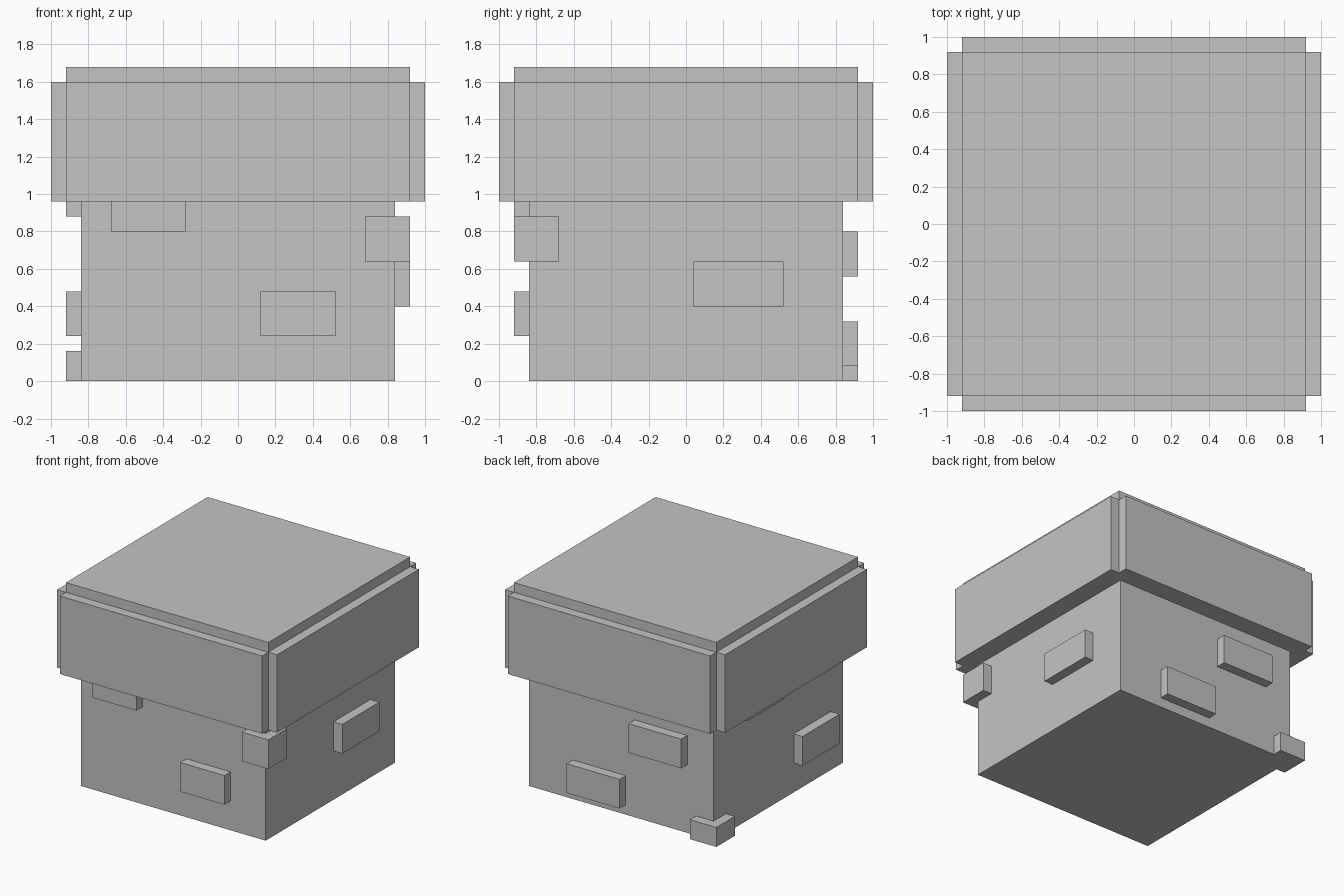
import bpy
from mathutils import Vector

cube = bpy.data.objects.get("Cube")
if cube:
    bpy.data.objects.remove(cube, do_unlink=True)

# Single plain grey material
COLOUR = (0.55, 0.55, 0.55, 1.0)
grey = bpy.data.materials.new("plain_grey")
grey.use_nodes = True
grey.diffuse_color = COLOUR
grey.node_tree.nodes["Principled BSDF"].inputs["Base Color"].default_value = COLOUR


def box(name, low, high):
    """Axis-aligned box between two opposite corners."""
    low, high = Vector(low), Vector(high)
    bpy.ops.mesh.primitive_cube_add(size=1, location=(low + high) / 2)
    obj = bpy.context.object
    obj.name = name
    obj.scale = high - low
    bpy.ops.object.transform_apply(location=False, rotation=False, scale=True)
    obj.data.materials.append(grey)
    return obj


WALL = 0.84    # half width of the body
OUT = 0.92     # outer face of raised bricks and roof core
EDGE = 1.0     # outer face of the roof panels
EAVE = 0.96    # underside of the roof
BRICK = 0.24   # brick height

# Body and roof core
box("body", (-WALL, -WALL, 0), (WALL, WALL, EAVE))
box("roof_core", (-OUT, -OUT, EAVE), (OUT, OUT, 1.68))

# Roof side panels, leaving the corners notched
for side, label in ((-1, "right"), (1, "left")):
    a, b = sorted((side * OUT, side * EDGE))
    box("roof_panel_" + label, (a, -OUT, EAVE), (b, OUT, 1.6))
for side, label in ((-1, "front"), (1, "back")):
    a, b = sorted((side * OUT, side * EDGE))
    box("roof_panel_" + label, (-OUT, a, EAVE), (OUT, b, 1.6))


# Raised bricks: wall axis, side, start and end along the wall, bottom
def brick(name, axis, side, start, end, bottom):
    a, b = sorted((side * WALL, side * OUT))
    top = bottom + BRICK
    if axis == "y":
        box(name, (start, a, bottom), (end, b, top))
    else:
        box(name, (a, start, bottom), (b, end, top))


brick("front_brick_upper", "y", -1, -0.68, -0.28, 0.80)
brick("front_brick_lower", "y", -1, 0.12, 0.52, 0.24)
brick("back_brick_upper", "y", 1, -0.60, -0.12, 0.56)
brick("back_brick_lower", "y", 1, -0.04, 0.44, 0.08)
brick("left_brick", "x", 1, 0.04, 0.52, 0.40)
brick("right_brick_upper", "x", -1, 0.04, 0.52, 0.88)
brick("right_brick_lower", "x", -1, -0.68, -0.20, 0.24)

# Bricks wrapping two opposite corners
box("corner_brick_front", (0.68, -OUT, 0.64), (OUT, -0.68, 0.88))
box("corner_brick_back", (-OUT, 0.68, 0), (-0.68, OUT, 0.16))
